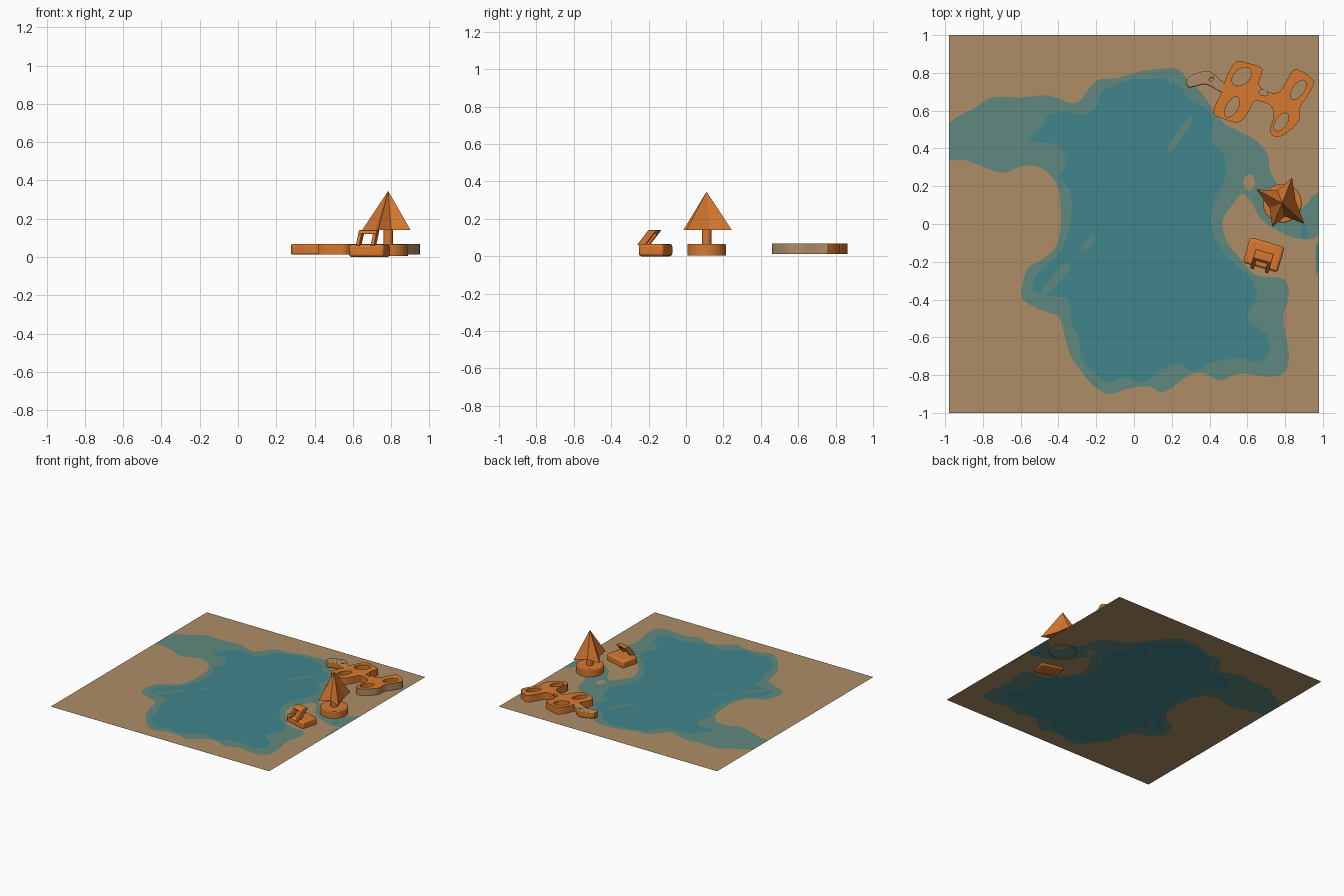
import bpy, bmesh, math
from mathutils import Vector, Matrix
from mathutils.geometry import delaunay_2d_cdt

cube = bpy.data.objects.get("Cube")
if cube:
    bpy.data.objects.remove(cube)


def material(name, rgb):
    mat = bpy.data.materials.new(name)
    mat.use_nodes = True
    mat.diffuse_color = (*rgb, 1)
    mat.node_tree.nodes["Principled BSDF"].inputs["Base Color"].default_value = (*rgb, 1)
    return mat


SAND = material("sand", (0.42, 0.27, 0.135))
SHALLOW = material("shallow water", (0.113, 0.25, 0.21))
DEEP = material("deep water", (0.05, 0.235, 0.265))
ORANGE = material("orange wood", (0.68, 0.19, 0.028))
GROUND_Z, DECK_Z = 0.012, 0.066
EDGE_X = 0.98


def smooth_loop(points, steps=3):
    """Closed Catmull-Rom loop through points given in hundredths."""
    pts = [Vector(p) / 100 for p in points]
    n, out = len(pts), []
    for i in range(n):
        a, b, c, d = (pts[(i + k) % n] for k in (-1, 0, 1, 2))
        for s in range(steps):
            t = s / steps
            p = (2 * b + (c - a) * t + (2 * a - 5 * b + 4 * c - d) * t ** 2
                 + (3 * b - a - 3 * c + d) * t ** 3) / 2
            p.x = max(-EDGE_X, min(EDGE_X, p.x))
            out.append(p)
    return out


def ellipse(x, y, rx, ry, degrees=0, sides=14):
    turn = Matrix.Rotation(math.radians(degrees), 2)
    ring = [math.tau * i / sides for i in range(sides)]
    return [Vector((x, y)) / 100 + turn @ Vector((rx * math.cos(a), ry * math.sin(a))) / 100 for a in ring]


def inside(p, loop):
    hit = False
    for a, b in zip(loop, loop[1:] + loop[:1]):
        if (a.y > p.y) != (b.y > p.y) and p.x < a.x + (p.y - a.y) * (b.x - a.x) / (b.y - a.y):
            hit = not hit
    return hit


def triangulate(loops):
    """Triangles of all loops, each with the index of the last loop holding it."""
    verts, edges = [], []
    for loop in loops:
        first, n = len(verts), len(loop)
        verts += loop
        edges += [(first + i, first + (i + 1) % n) for i in range(n)]
    co, _, tris, *_ = delaunay_2d_cdt(verts, edges, [], 0, 1e-5)
    owners = []
    for tri in tris:
        mid = sum((co[i] for i in tri), Vector((0, 0))) / len(tri)
        owners.append(max((k for k, l in enumerate(loops) if inside(mid, l)), default=-1))
    return co, tris, owners


def finish(name, bm, mats, bevel=0):
    mesh = bpy.data.meshes.new(name)
    bm.to_mesh(mesh)
    bm.free()
    for m in mats:
        mesh.materials.append(m)
    obj = bpy.data.objects.new(name, mesh)
    bpy.context.collection.objects.link(obj)
    if bevel:
        mod = obj.modifiers.new("Soft edges", "BEVEL")
        mod.width, mod.segments, mod.limit_method = bevel, 2, "ANGLE"
        mod.angle_limit = math.radians(50)
        bpy.ops.object.select_all(action="DESELECT")
        obj.select_set(True)
        bpy.context.view_layer.objects.active = obj
        bpy.ops.object.shade_smooth_by_angle(angle=math.radians(40))
    return obj


def sheet(name, layers, z):
    """Flat sheet with each layer's loop cut in and coloured."""
    co, tris, owners = triangulate([loop for loop, _ in layers])
    mats = [SAND, SHALLOW, DEEP]
    bm = bmesh.new()
    vs = [bm.verts.new((p.x, p.y, z)) for p in co]
    for tri, k in zip(tris, owners):
        if k >= 0:
            bm.faces.new([vs[i] for i in tri]).material_index = mats.index(layers[k][1])
    bmesh.ops.recalc_face_normals(bm, faces=bm.faces)
    if sum(f.normal.z for f in bm.faces) < 0:
        bmesh.ops.reverse_faces(bm, faces=bm.faces)
    return finish(name, bm, mats)


def slab(name, outline, holes, paint):
    """Extruded outline with holes; paint picks the colour of a face."""
    co, tris, owners = triangulate([outline] + holes)
    bm = bmesh.new()
    vs = [bm.verts.new((p.x, p.y, GROUND_Z + 0.001)) for p in co]
    for tri, k in zip(tris, owners):
        if k == 0:
            bm.faces.new([vs[i] for i in tri])
    bmesh.ops.delete(bm, geom=[v for v in bm.verts if not v.link_faces], context="VERTS")
    new = bmesh.ops.extrude_face_region(bm, geom=bm.faces[:])["geom"]
    top = [g for g in new if isinstance(g, bmesh.types.BMVert)]
    bmesh.ops.translate(bm, verts=top, vec=(0, 0, DECK_Z - GROUND_Z))
    bmesh.ops.recalc_face_normals(bm, faces=bm.faces)
    for f in bm.faces:
        f.material_index = paint(f.normal, f.calc_center_median())
    return finish(name, bm, [ORANGE, SAND], 0.007)


# Ground sheet with the lake, its shallows, the inlet and the side channel
border = [Vector((x * EDGE_X, y)) for x, y in ((-1, -1), (1, -1), (1, 1), (-1, 1))]
shallows = smooth_loop([
    (-98, 53), (-85, 61), (-75, 67), (-60, 67), (-45, 68), (-34, 64), (-28, 66), (-20, 76),
    (-10, 77), (0, 80), (11, 82), (23, 82), (29, 76), (37, 68), (42, 60), (48, 53), (56, 49),
    (65, 44), (71, 36), (72, 28), (78, 18), (87, 7), (98, 17), (98, -5), (88, -8), (77, -4),
    (67, 3), (62, 12), (57, 16), (52, 10), (47, 2), (49, -9), (56, -18), (64, -27), (79, -29),
    (82, -38), (79, -50), (82, -68), (80, -78), (72, -81), (56, -79), (46, -83), (37, -79),
    (29, -80), (16, -89), (8, -86), (-3, -87), (-13, -90), (-21, -86), (-28, -78), (-34, -69),
    (-37, -58), (-40, -49), (-48, -46), (-59, -40), (-59, -32), (-56, -23), (-49, -19),
    (-42, -13), (-39, -3), (-39, 11), (-41, 21), (-48, 29), (-58, 31), (-69, 27), (-79, 30),
    (-90, 34), (-98, 35)])
lake = smooth_loop([
    (-55, 46), (-48, 53), (-45, 58), (-34, 59), (-26, 58), (-20, 62), (-17, 70), (-9, 74),
    (0, 77), (13, 76), (24, 73), (29, 66), (37, 62), (42, 55), (40, 45), (45, 40), (49, 32),
    (47, 21), (42, 11), (41, -2), (46, -13), (53, -21), (62, -29), (65, -38), (60, -50),
    (70, -58), (71, -69), (65, -73), (56, -71), (42, -73), (32, -78), (23, -74), (13, -78),
    (5, -84), (-5, -81), (-13, -84), (-21, -79), (-28, -71), (-29, -61), (-33, -53), (-35, -40),
    (-45, -38), (-53, -36), (-53, -29), (-48, -23), (-40, -16), (-35, -5), (-33, 8), (-34, 18),
    (-40, 24), (-36, 32), (-40, 42), (-51, 43)])
sheet("ground", [
    (border, SAND), (shallows, SHALLOW), (lake, DEEP),
    (ellipse(61, 22, 3, 4.5), SAND),
    (ellipse(24, 47, 12, 2, 55), SHALLOW),
    (ellipse(-41, -29, 12, 2.5, 50), SHALLOW),
    (ellipse(-24, -10, 5, 1.5, 50), SHALLOW),
    (ellipse(14, 76, 5, 1.5), DEEP),
    (ellipse(90, -4, 2, 4), DEEP),
    (ellipse(97, -18, 0.8, 9), DEEP)], GROUND_Z)

# Linked decks with openings, pale on the outer long side
deck = smooth_loop([
    (54, 86), (61, 85), (68, 82), (66, 74), (71, 70), (77, 70), (82, 78), (86, 82), (95, 76),
    (92, 68), (88, 62), (87, 54), (77, 46), (72, 49), (74, 57), (72, 63), (64, 65), (61, 60),
    (56, 54), (49, 55), (42, 59), (46, 69), (49, 78)])
openings = [ellipse(57, 78, 6, 4, 40), ellipse(52, 62, 6, 3, 60), ellipse(68.5, 69.5, 2.4, 1.5, -20),
            ellipse(87, 71, 6, 3, 55), ellipse(78, 54, 5.5, 3, 55)]


def outer_side(n, c):
    return int(abs(n.z) < 0.5 and n.x > 0.2 and c.x - 0.6 * c.y > 0.47 and n.y < 0.4)


slab("linked_decks", deck, openings, outer_side)

# Small pale jetty beside the decks
jetty = smooth_loop([(28, 77), (34, 80), (40, 81), (46, 76), (52, 72), (48, 69), (42, 72),
                     (37, 74), (29, 72)], 2)
slab("jetty", jetty, [ellipse(41, 76.5, 1.4, 0.9, 40, 8)], lambda n, c: int(n.z > 0.5))


# Round tower: drum, post and four-pointed roof
def column(name, x, y, radius, z0, z1, sides, bevel=0.001, cap=True):
    bm = bmesh.new()
    bmesh.ops.create_cone(bm, cap_ends=True, segments=sides, radius1=radius, radius2=radius,
                          depth=z1 - z0, matrix=Matrix.Translation((x, y, (z0 + z1) / 2)))
    if not cap:
        bmesh.ops.delete(bm, geom=[f for f in bm.faces if f.normal.z < -0.5], context="FACES")
    return finish(name, bm, [ORANGE], bevel)


TX, TY = 0.785, 0.11
column("tower_drum", TX, TY, 0.103, 0.004, DECK_Z, 24, 0.006, cap=False)
column("tower_post", TX, TY, 0.025, 0.06, 0.145, 12)
bm = bmesh.new()
tip = bm.verts.new((TX, TY, 0.345))
rim = []
spikes = [(69, 0.145), (152, 0.155), (247, 0.135), (317, 0.16)]
for i, (angle, reach) in enumerate(spikes):
    gap = (spikes[(i + 1) % 4][0] - angle) % 360
    for a, r in ((angle, reach), (angle + gap / 2, 0.072)):
        a = math.radians(a)
        rim.append(bm.verts.new((TX + r * math.cos(a), TY + r * math.sin(a), 0.14)))
for a, b in zip(rim, rim[1:] + rim[:1]):
    bm.faces.new((a, b, tip))
bm.faces.new(rim[::-1])
finish("tower_roof", bm, [ORANGE])

# Hut base with a leaning frame on top, both turned slightly
HUT = Matrix.Translation((0.687, -0.163, 0)) @ Matrix.Rotation(math.radians(-16), 4, "Z")


def block(name, centre, size, lean=0, bevel=0.003):
    bm = bmesh.new()
    bmesh.ops.create_cube(bm, size=1, matrix=Matrix.Diagonal((*size, 1)))
    shear = Matrix.Identity(4)
    shear[1][2] = lean
    bmesh.ops.transform(bm, verts=bm.verts, matrix=HUT @ Matrix.Translation(centre) @ shear)
    finish(name, bm, [ORANGE], bevel)


block("hut_base", (0, 0, 0.033), (0.19, 0.14, 0.066), bevel=0.014)
for side, x in (("right", -0.04), ("left", 0.04)):
    block(side + "_frame_post", (x, -0.035, 0.1), (0.02, 0.045, 0.08), 0.8)
block("frame_top_bar", (0, -0.012, 0.13), (0.1, 0.045, 0.02), 0.8)
